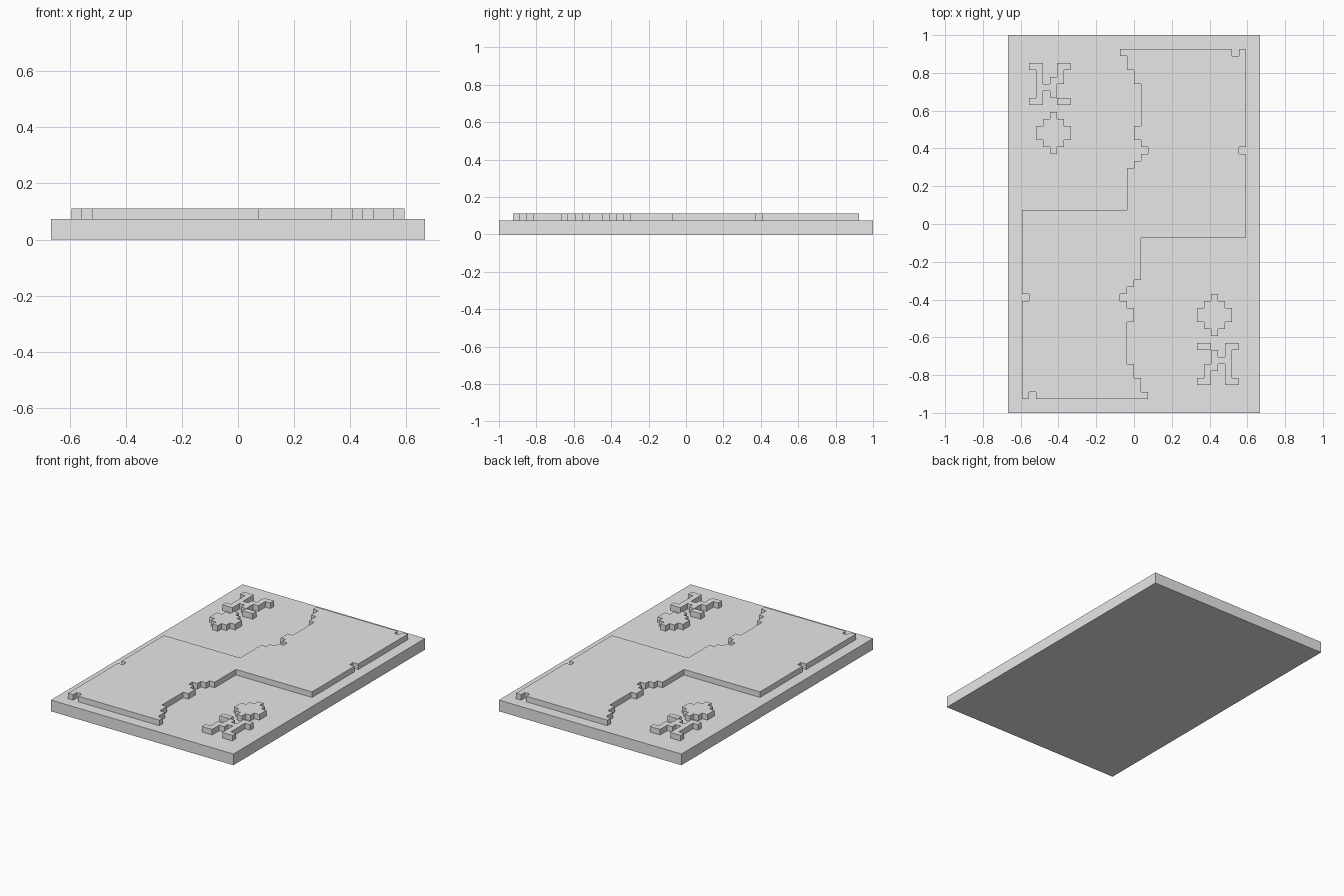
import bpy
import bmesh
from math import pi, radians
from mathutils import Matrix, Vector

if "Cube" in bpy.data.objects:
    bpy.data.objects.remove(bpy.data.objects["Cube"])

UNIT = 1 / 27            # one step of the stepped pattern
BASE_H = 2 * UNIT
RELIEF_H = UNIT

grey = bpy.data.materials.new("plain_grey")
grey.use_nodes = True
grey.diffuse_color = (0.8, 0.8, 0.8, 1)
grey.node_tree.nodes["Principled BSDF"].inputs["Base Color"].default_value = grey.diffuse_color


def extruded(name, polygons, bottom, height, half_turn=False):
    """Extrude flat polygons, given in pattern units, into one solid part."""
    bm = bmesh.new()
    for polygon in polygons:
        bm.faces.new([bm.verts.new((x * UNIT, y * UNIT, bottom)) for x, y in polygon])
    bmesh.ops.remove_doubles(bm, verts=bm.verts, dist=UNIT / 100)
    grown = bmesh.ops.extrude_face_region(bm, geom=bm.faces[:], use_keep_orig=True)
    top = [v for v in grown["geom"] if isinstance(v, bmesh.types.BMVert)]
    bmesh.ops.translate(bm, verts=top, vec=Vector((0, 0, height)))
    # Merge the cells into clean flat faces
    bmesh.ops.dissolve_limit(bm, angle_limit=radians(1), verts=bm.verts, edges=bm.edges)
    if half_turn:
        bmesh.ops.transform(bm, matrix=Matrix.Rotation(pi, 4, "Z"), verts=bm.verts)
    bmesh.ops.recalc_face_normals(bm, faces=bm.faces)
    mesh = bpy.data.meshes.new(name)
    bm.to_mesh(mesh)
    bm.free()
    mesh.materials.append(grey)
    part = bpy.data.objects.new(name, mesh)
    bpy.context.collection.objects.link(part)
    return part


def cells(rows, left, top):
    """Turn a drawn pattern into unit squares."""
    squares = []
    for r, row in enumerate(rows):
        for c, mark in enumerate(row):
            if mark == "#":
                x, y = left + c, top - r
                squares.append([(x, y - 1), (x + 1, y - 1), (x + 1, y), (x, y)])
    return squares


# Base plate
extruded("base_plate", [[(-18, -27), (18, -27), (18, 27), (-18, 27)]], 0, BASE_H)

# Raised centre panel: half of the stepped outline, repeated by a half turn
half = [
    (-2, 25), (14, 25), (14, 24), (15, 24), (15, 25), (16, 25),
    (16, 11), (15, 11), (15, 10), (16, 10), (16, -2), (1, -2),
    (1, -8), (0, -8), (0, -9), (-1, -9), (-1, -10), (-2, -10),
    (-2, -11), (-1, -11), (-1, -12), (0, -12), (0, -14), (-1, -14),
    (-1, -20), (0, -20), (0, -22), (1, -22), (1, -24), (2, -24),
]
outline = half + [(-x, -y) for x, y in half]
extruded("raised_centre_panel", [outline], BASE_H, RELIEF_H)

# Corner ornaments, one pair at each end
branched = [
    "##..##",
    ".#..#.",
    ".#.##.",
    ".###..",
    ".#.#..",
    "##..##",
]
diamond = [
    "..#..",
    ".###.",
    "#####",
    "#####",
    ".###.",
    "..#..",
]
for end, turned in (("back_right", False), ("front_left", True)):
    extruded(end + "_branched_ornament", cells(branched, -15, 23), BASE_H, RELIEF_H, turned)
    extruded(end + "_diamond_ornament", cells(diamond, -14, 16), BASE_H, RELIEF_H, turned)
